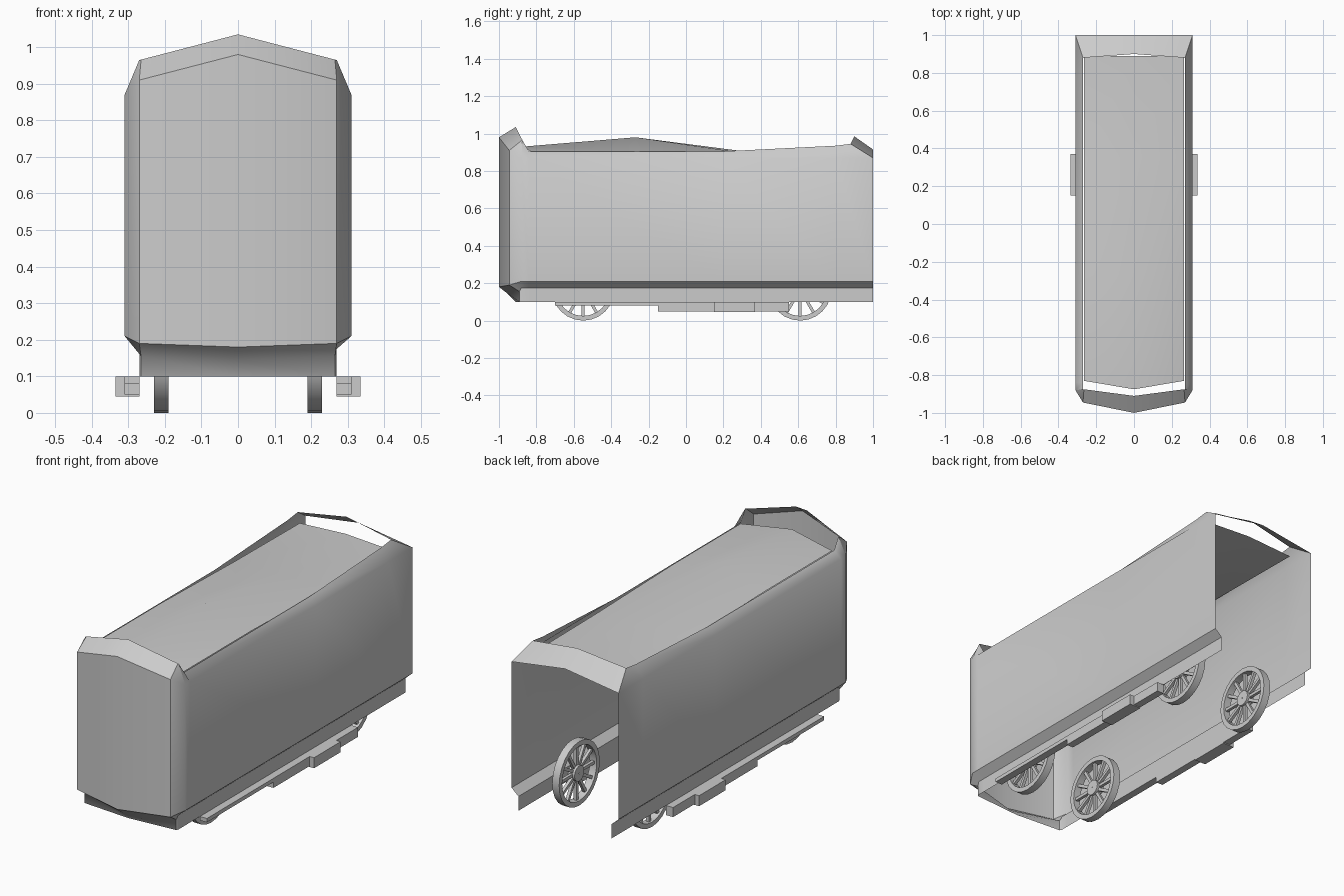
import bpy, bmesh, math
from mathutils import Matrix, Vector

if "Cube" in bpy.data.objects:
    bpy.data.objects.remove(bpy.data.objects["Cube"])

grey = bpy.data.materials.new("plain_grey")
grey.use_nodes = True
COLOUR = (0.6, 0.6, 0.6, 1)
grey.diffuse_color = COLOUR
grey.node_tree.nodes["Principled BSDF"].inputs["Base Color"].default_value = COLOUR


def finish(name, bm, angle=40):
    bmesh.ops.recalc_face_normals(bm, faces=bm.faces)
    mesh = bpy.data.meshes.new(name)
    bm.to_mesh(mesh)
    bm.free()
    mesh.materials.append(grey)
    ob = bpy.data.objects.new(name, mesh)
    bpy.context.collection.objects.link(ob)
    bpy.ops.object.select_all(action="DESELECT")
    ob.select_set(True)
    bpy.context.view_layer.objects.active = ob
    bpy.ops.object.shade_smooth_by_angle(angle=math.radians(angle))
    return ob


def loft(bm, rows, closed=False):
    """Skin a grid of points with quads."""
    grid = [[bm.verts.new(p) for p in row] for row in rows]
    pairs = list(zip(grid, grid[1:])) + ([(grid[-1], grid[0])] if closed else [])
    for a, b in pairs:
        for i in range(len(a) - 1):
            bm.faces.new((a[i], a[i + 1], b[i + 1], b[i]))


def box(bm, lo, hi, turn=Matrix()):
    lo, hi = Vector(lo), Vector(hi)
    size = Matrix.Diagonal((hi - lo).to_4d())
    size[3][3] = 1
    bmesh.ops.create_cube(bm, size=1, matrix=turn @ Matrix.Translation((lo + hi) / 2) @ size)


# Body shell: each section runs from skirt to roof lip
def section(side, x, y, skirt_x, skirt_y, fold_z, top_z, lip):
    mid_y = (y + skirt_y) / 2 if x == 0 else skirt_y
    pts = [(skirt_x, skirt_y, 0.10), (skirt_x, mid_y, fold_z - 0.035),
           (x, y, fold_z), (x, y, top_z), lip]
    return [(side * p[0], p[1], p[2]) for p in pts]


def wall(side, y, lip_y, lip_z):
    return section(side, 0.31, y, 0.27, y, 0.21, 0.87, (0.27, lip_y, lip_z))


def half(side, mid_lip, back_lip):
    return [wall(side, 1.0, 0.88, back_lip), wall(side, 0.80, 0.80, back_lip - 0.01),
            wall(side, 0.2, 0.2, mid_lip), wall(side, -0.84, -0.84, 0.905),
            wall(side, -0.88, -0.875, 0.965),
            section(side, 0.27, -0.945, 0.265, -0.89, 0.19, 0.91, (0.265, -0.875, 0.966))]


nose = section(1, 0, -1, 0, -0.91, 0.18, 0.98, (0, -0.91, 1.035))
bm = bmesh.new()
loft(bm, half(1, 0.905, 0.945) + [nose] + half(-1, 0.905, 0.945)[::-1])
finish("body_shell", bm)

# Rear roof hood, open below
bm = bmesh.new()
loft(bm, [[(-0.31, 1, 0.87), (0, 1, 0.915), (0.31, 1, 0.87)],
          [(-0.27, 0.88, 0.945), (0, 0.90, 0.985), (0.27, 0.88, 0.945)]])
finish("rear_hood", bm)

# Bowed roof panel
bm = bmesh.new()
loft(bm, [[(-0.265, y, edge), (0, y - bow, mid), (0.265, y, edge)]
          for y, bow, edge, mid in ((-0.83, 0.045, 0.905, 0.93), (-0.27, 0, 0.905, 0.98),
                                    (0.35, 0, 0.89, 0.90), (0.89, 0, 0.885, 0.90))])
finish("roof_panel", bm)

# Spoked wheels, modelled around the x axis
R, W, SIDES, SPOKES = 0.168, 0.02, 24, 12


def ring(bm, profile):
    loft(bm, [[(x, r * math.cos(a), r * math.sin(a)) for x, r in profile]
              for a in (math.tau * i / SIDES for i in range(SIDES))], closed=True)


def wheel(name, x, y):
    bm = bmesh.new()
    inner = R - 0.025
    ring(bm, [(-W, inner), (-W, R), (W, R), (W, inner), (-W, inner)])
    ring(bm, [(-W, 0.002), (-W, 0.04), (W, 0.04), (W, 0.002)])
    for i in range(SPOKES):
        turn = Matrix.Rotation(math.tau * i / SPOKES, 4, "X")
        box(bm, (-0.008, -0.008, 0.035), (0.008, 0.008, inner + 0.005), turn)
    bmesh.ops.remove_doubles(bm, verts=bm.verts, dist=0.0001)
    finish(name, bm).location = (x, y, R)


for side, word in ((1, "left"), (-1, "right")):
    for y, end in ((-0.55, "front"), (0.61, "rear")):
        wheel(f"{end}_{word}_wheel", side * 0.21, y)
    # Running board with stepped boxes below the skirt
    for name, y0, y1, out, z0 in (("running_board", -0.70, -0.15, 0.31, 0.08),
                                  ("step_bracket", -0.15, 0.55, 0.31, 0.05),
                                  ("foot_step", 0.15, 0.37, 0.335, 0.045)):
        bm = bmesh.new()
        xs = sorted((side * 0.27, side * out))
        box(bm, (xs[0], y0, z0), (xs[1], y1, 0.10))
        finish(f"{word}_{name}", bm)
